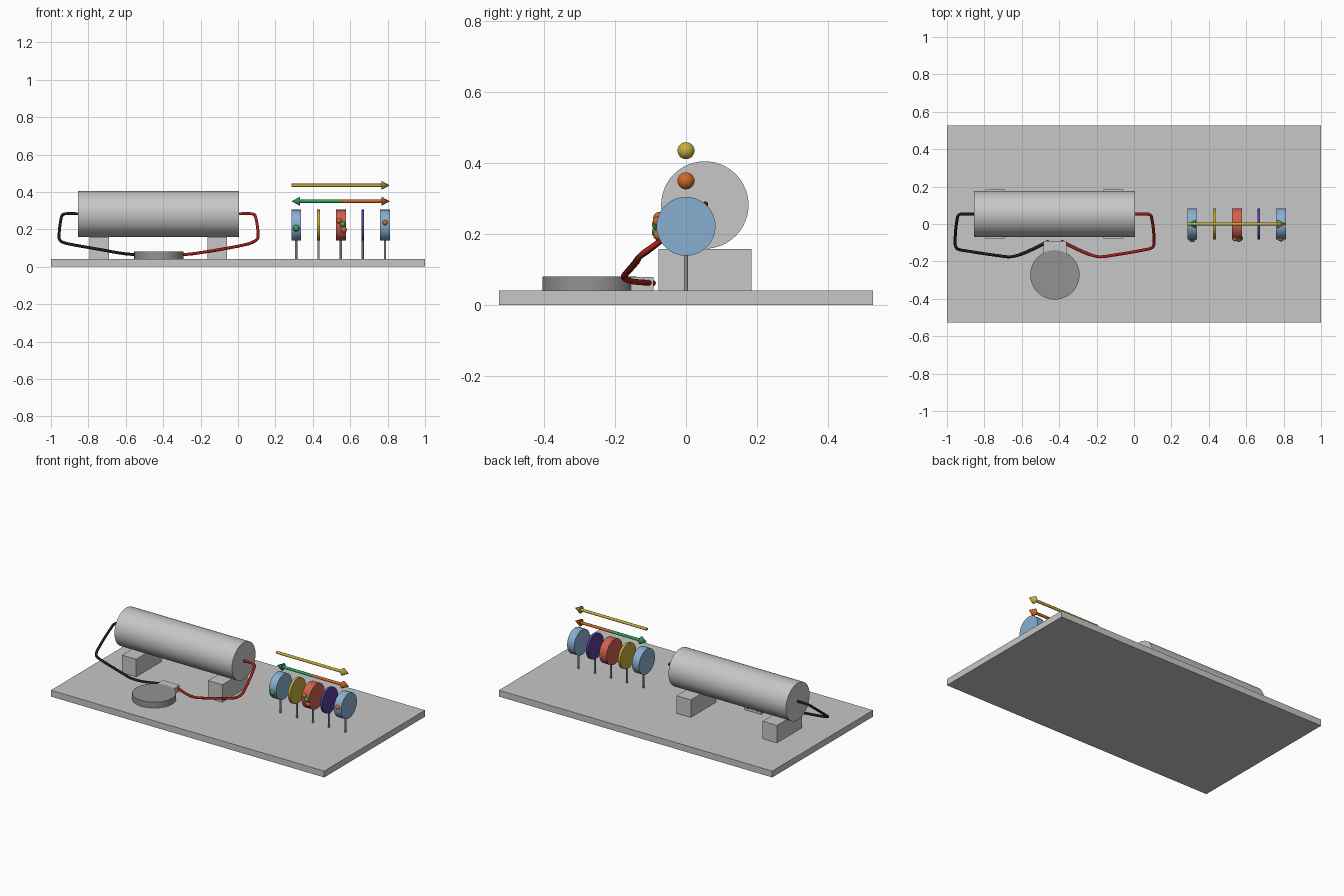
import bpy, bmesh, math
from mathutils import Matrix, Vector

cube = bpy.data.objects.get("Cube")
if cube:
    bpy.data.objects.remove(cube, do_unlink=True)


def material(name, r, g, b):
    m = bpy.data.materials.new(name)
    m.use_nodes = True
    m.diffuse_color = (r, g, b, 1)
    bsdf = next(n for n in m.node_tree.nodes if n.type == 'BSDF_PRINCIPLED')
    bsdf.inputs["Base Color"].default_value = (r, g, b, 1)
    return m


GREY = material("light grey", .57, .57, .58)
DARK = material("dark grey", .29, .29, .29)
BLUE = material("sky blue", .25, .43, .63)
RED = material("coral red", .62, .12, .08)
YELLOW = material("mustard yellow", .55, .42, .05)
PURPLE = material("violet", .10, .05, .30)
GREEN = material("green", .03, .36, .11)
ORANGE = material("orange", .62, .14, .02)
BLACK = material("black", .012, .012, .014)
WIRE_RED = material("wire red", .38, .014, .01)


def finish(name, bm, mat):
    mesh = bpy.data.meshes.new(name)
    bm.normal_update()
    bm.to_mesh(mesh)
    bm.free()
    mesh.materials.append(mat)
    mesh.shade_smooth()
    mesh.set_sharp_from_angle(angle=math.radians(35))
    ob = bpy.data.objects.new(name, mesh)
    bpy.context.scene.collection.objects.link(ob)
    return ob


def box(name, low, high, mat):
    low, high = Vector(low), Vector(high)
    bm = bmesh.new()
    bmesh.ops.create_cube(bm, size=1, matrix=Matrix.Translation((low + high) / 2)
                          @ Matrix.Diagonal((*(high - low), 1)))
    return finish(name, bm, mat)


def add_cone(bm, start, end, r1, r2, sides=32):
    """Capped cone or cylinder between two points."""
    start, end = Vector(start), Vector(end)
    axis = end - start
    turn = axis.to_track_quat('Z', 'Y').to_matrix().to_4x4()
    bmesh.ops.create_cone(bm, cap_ends=True, segments=sides, radius1=r1, radius2=r2,
                          depth=axis.length, matrix=Matrix.Translation((start + end) / 2) @ turn)


def cylinder(name, start, end, radius, mat, sides=32):
    bm = bmesh.new()
    add_cone(bm, start, end, radius, radius, sides)
    return finish(name, bm, mat)


def arrow(name, start, end, mat):
    start, end = Vector(start), Vector(end)
    neck = end - (end - start).normalized() * .045
    bm = bmesh.new()
    add_cone(bm, start, neck, .009, .009, 16)
    add_cone(bm, neck, end, .024, 0, 24)
    return finish(name, bm, mat)


def ball(name, centre, radius, mat):
    bm = bmesh.new()
    bmesh.ops.create_uvsphere(bm, u_segments=20, v_segments=12, radius=radius,
                              matrix=Matrix.Translation(centre))
    return finish(name, bm, mat)


def wire(name, points, mat):
    curve = bpy.data.curves.new(name, 'CURVE')
    curve.dimensions = '3D'
    curve.bevel_depth = .008
    curve.bevel_resolution = 3
    curve.resolution_u = 6
    curve.use_fill_caps = True
    spline = curve.splines.new('BEZIER')
    spline.bezier_points.add(len(points) - 1)
    # Short handles keep the bends tight
    for i, (bp, p) in enumerate(zip(spline.bezier_points, points)):
        p = Vector(p)
        before = Vector(points[max(i - 1, 0)])
        after = Vector(points[min(i + 1, len(points) - 1)])
        along = (after - before).normalized()
        bp.handle_left_type = bp.handle_right_type = 'FREE'
        bp.co = p
        bp.handle_left = p - along * (p - before).length * .3
        bp.handle_right = p + along * (after - p).length * .3
    curve.materials.append(mat)
    ob = bpy.data.objects.new(name, curve)
    bpy.context.scene.collection.objects.link(ob)


# Base and the large tube on its two supports
box("base_plate", (-1, -.527, 0), (1, .527, .042), GREY)
for side, x in (("right", -.742), ("left", -.112)):
    box(side + "_support", (x - .052, -.078, .042), (x + .052, .184, .158), GREY)
cylinder("main_tube", (-.855, .053, .282), (.005, .053, .282), .123, GREY, 64)

# Round pad with its connector tab
cylinder("round_pad", (-.423, -.272, .042), (-.423, -.272, .081), .132, DARK, 48)
box("connector_tab", (-.485, -.2, .042), (-.362, -.092, .08), GREY)

# Wires from the tube ends to the tab
wire("black_wire", [(-.84, .053, .283), (-.925, .053, .283), (-.943, .04, .27),
                    (-.957, -.1, .158), (-.945, -.132, .135), (-.9, -.143, .121),
                    (-.72, -.17, .089), (-.655, -.175, .077), (-.58, -.152, .067),
                    (-.455, -.092, .062)], BLACK)
wire("red_wire", [(-.01, .053, .283), (.075, .053, .283), (.093, .04, .27),
                  (.108, -.09, .168), (.098, -.125, .143), (.05, -.139, .121),
                  (-.12, -.168, .088), (-.19, -.175, .077), (-.265, -.152, .067),
                  (-.39, -.092, .062)], WIRE_RED)

# Row of discs on thin posts
DISCS = (("front_blue", .311, .052, BLUE), ("yellow", .431, .017, YELLOW),
         ("red", .55, .054, RED), ("violet", .667, .015, PURPLE),
         ("back_blue", .786, .052, BLUE))
for name, x, thick, mat in DISCS:
    cylinder(name + "_disc", (x - thick / 2, 0, .222), (x + thick / 2, 0, .222), .083, mat, 48)
    cylinder(name + "_post", (x, 0, .04), (x, 0, .15), .006, DARK, 12)

# Small balls on the disc rims
for name, x, z, r, mat in (("blue_rim_green", .311, .206, .018, GREEN),
                           ("red_rim_upper_orange", .54, .246, .016, ORANGE),
                           ("red_rim_green", .56, .227, .016, GREEN),
                           ("red_rim_lower_orange", .566, .198, .016, ORANGE),
                           ("blue_rim_orange", .786, .236, .015, ORANGE)):
    y = -math.sqrt(.083 ** 2 - (z - .222) ** 2) + .003
    ball(name + "_ball", (x, y, z), r, mat)

# Arrows floating above the discs
arrow("upper_arrow", (.285, 0, .435), (.812, 0, .435), YELLOW)
arrow("lower_green_arrow", (.55, 0, .35), (.286, 0, .35), GREEN)
arrow("lower_orange_arrow", (.55, 0, .35), (.812, 0, .35), ORANGE)
